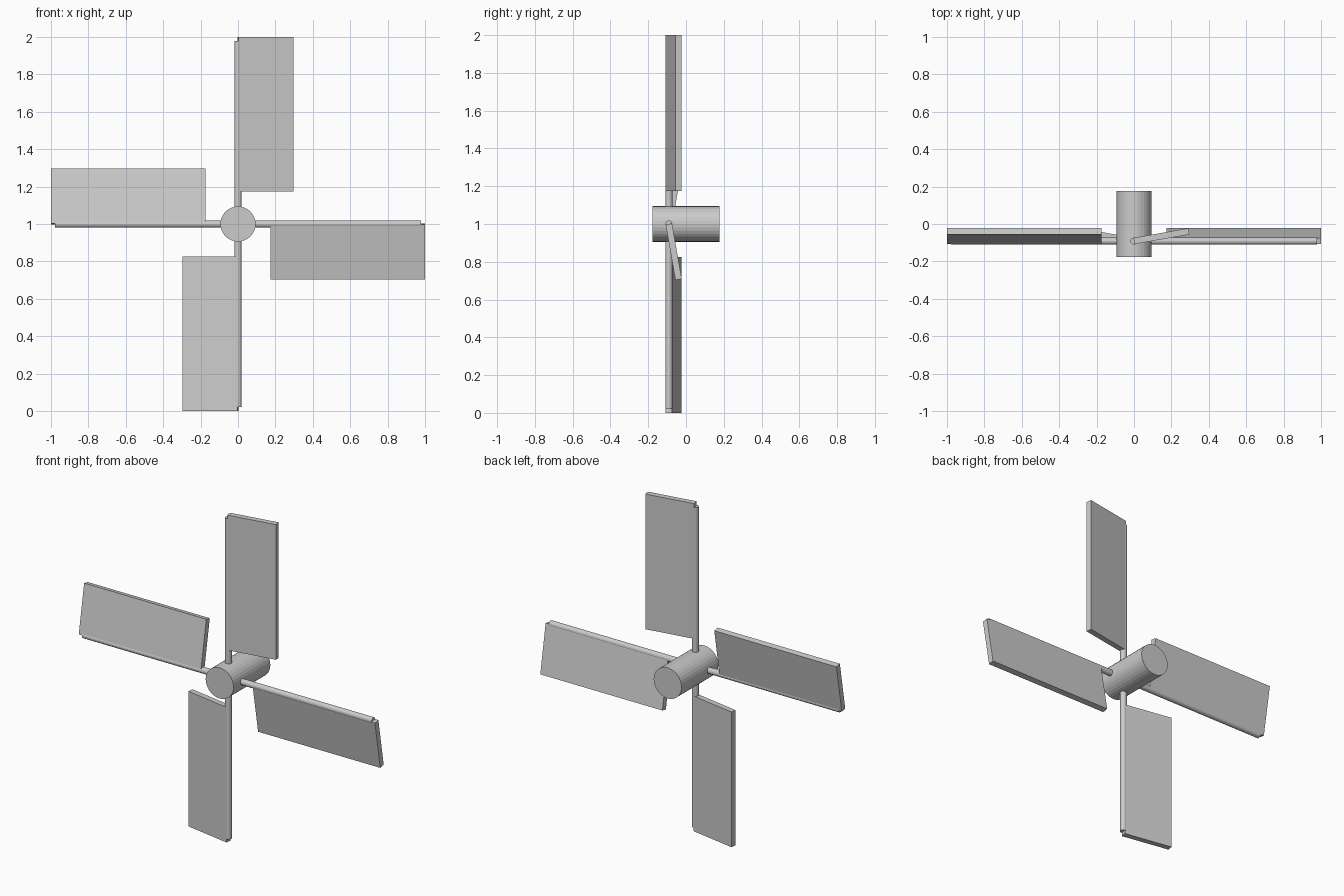
import bpy, bmesh, math
from mathutils import Matrix, Vector

if "Cube" in bpy.data.objects:
    bpy.data.objects.remove(bpy.data.objects["Cube"])

CENTRE = Matrix.Translation((0, 0, 1.0))
ROD_Y = -0.091
PITCH = math.radians(10)


def add_object(name, bm, matrix):
    mesh = bpy.data.meshes.new(name)
    bm.to_mesh(mesh)
    bm.free()
    ob = bpy.data.objects.new(name, mesh)
    ob.matrix_world = matrix
    bpy.context.collection.objects.link(ob)
    return ob


def cylinder(radius, length, sides):
    bm = bmesh.new()
    bmesh.ops.create_cone(bm, cap_ends=True, segments=sides,
                          radius1=radius, radius2=radius, depth=length)
    return bm


# Hub, lying along y
add_object("hub", cylinder(0.094, 0.355, 32),
           CENTRE @ Matrix.Rotation(math.pi / 2, 4, 'X'))

# Four arms, each a rod with a pitched flat blade hinged on it
for i, side in enumerate(("top", "right", "bottom", "left")):
    turn = CENTRE @ Matrix.Rotation(i * math.pi / 2, 4, 'Y')

    # Rod from the hub axis outwards
    add_object("rod_" + side, cylinder(0.0188, 0.978, 16),
               turn @ Matrix.Translation((0, ROD_Y, 0.489)))

    # Blade: one edge on the rod, the other leaning back
    bm = bmesh.new()
    bmesh.ops.create_cube(bm, size=1)
    bmesh.ops.scale(bm, vec=Vector((0.298, 0.034, 0.825)), verts=bm.verts)
    bmesh.ops.translate(bm, vec=Vector((0.149, 0, 0.5875)), verts=bm.verts)
    add_object("blade_" + side, bm,
               turn @ Matrix.Translation((0, ROD_Y, 0)) @ Matrix.Rotation(PITCH, 4, 'Z'))
